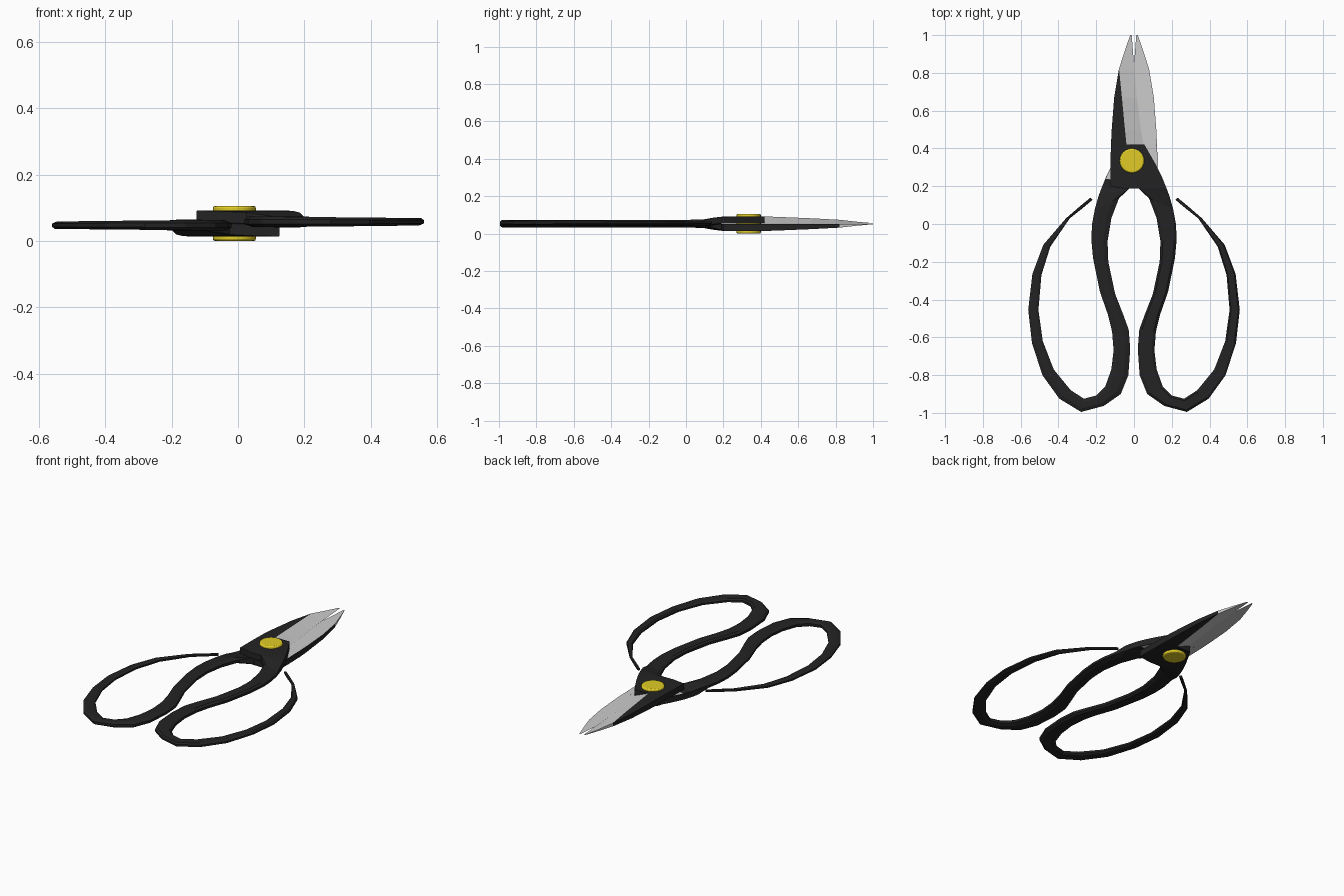
import bpy, bmesh

if "Cube" in bpy.data.objects:
    bpy.data.objects.remove(bpy.data.objects["Cube"])

C = 0.053  # height of the plane where the two halves meet


def material(name, rgb):
    m = bpy.data.materials.new(name)
    m.diffuse_color = (*rgb, 1)
    m.use_nodes = True
    m.node_tree.nodes["Principled BSDF"].inputs["Base Color"].default_value = m.diffuse_color
    return m


BLACK = material("black_iron", (0.017, 0.017, 0.018))
STEEL = material("ground_steel", (0.6, 0.6, 0.6))
GOLD = material("brass", (0.75, 0.6, 0.02))


def loft(name, rings, mat_of):
    """Skin closed rings of points; mat_of(station, side) picks the material slot."""
    bm = bmesh.new()
    vs = [[bm.verts.new(p) for p in r] for r in rings]
    n = len(rings[0])
    for i in range(len(vs) - 1):
        for j in range(n):
            k = (j + 1) % n
            f = bm.faces.new((vs[i][j], vs[i][k], vs[i + 1][k], vs[i + 1][j]))
            f.material_index = mat_of(i, j)
    bm.faces.new(vs[0])
    bm.faces.new(vs[-1])
    bmesh.ops.recalc_face_normals(bm, faces=bm.faces)
    me = bpy.data.meshes.new(name)
    bm.to_mesh(me)
    bm.free()
    ob = bpy.data.objects.new(name, me)
    bpy.context.collection.objects.link(ob)
    me.materials.append(BLACK)
    me.materials.append(STEEL)
    return ob


# Blade stations: y, outer x, ridge x, cutting x, top height above the plane
BLADE = [(0.42, -0.122, -0.04, 0.05, 0.039), (0.5, -0.118, -0.048, 0.037, 0.036),
         (0.67, -0.105, -0.064, 0.016, 0.029), (0.82, -0.080, -0.079, 0.002, 0.021),
         (0.92, -0.048, -0.047, -0.006, 0.010), (1.0, -0.020, -0.018, -0.012, 0.003)]

# Pivot plate stations: inner x, y, outer x, y, low, high (above the plane)
PLATE = [(-0.122, 0.42, 0.055, 0.42, 0.001, 0.039), (-0.125, 0.31, 0.118, 0.31, 0.001, 0.039),
         (-0.125, 0.20, 0.152, 0.24, 0.001, 0.039), (-0.05, 0.187, 0.172, 0.19, 0.001, 0.037),
         (0.025, 0.188, 0.187, 0.15, -0.003, 0.033)]

# Handle stations: inner x, y, outer x, y, half thickness
HANDLE = [(0.08, 0.135, 0.207, 0.08, 0.017), (0.12, 0.03, 0.222, 0.0, 0.016),
          (0.14, -0.09, 0.226, -0.08, 0.016), (0.136, -0.2, 0.217, -0.18, 0.016),
          (0.10, -0.37, 0.18, -0.36, 0.016), (0.055, -0.485, 0.138, -0.48, 0.016),
          (0.028, -0.56, 0.116, -0.57, 0.016), (0.02, -0.66, 0.108, -0.67, 0.016),
          (0.03, -0.80, 0.12, -0.77, 0.016), (0.07, -0.90, 0.152, -0.86, 0.016),
          (0.16, -0.963, 0.20, -0.908, 0.015), (0.28, -0.995, 0.265, -0.925, 0.014),
          (0.395, -0.925, 0.335, -0.88, 0.013), (0.485, -0.80, 0.425, -0.77, 0.012),
          (0.54, -0.63, 0.483, -0.62, 0.011), (0.56, -0.455, 0.506, -0.455, 0.011),
          (0.538, -0.265, 0.49, -0.27, 0.010), (0.48, -0.11, 0.443, -0.12, 0.009),
          (0.36, 0.03, 0.34, 0.03, 0.008), (0.285, 0.095, 0.268, 0.087, 0.007),
          (0.23, 0.14, 0.22, 0.128, 0.006)]


def strip_ring(x0, y0, x1, y1, lo, hi, flat_top, flat_low, edge):
    """Chamfered eight-sided section between an inner and an outer point."""
    mid, half = (lo + hi) / 2, (hi - lo) / 2
    prof = [(-1, -edge), (-flat_low, -1), (flat_low, -1), (1, -edge),
            (1, edge), (flat_top, 1), (-flat_top, 1), (-1, edge)]
    ring = []
    for u, v in prof:
        t = (u + 1) / 2
        ring.append((x0 + (x1 - x0) * t, y0 + (y1 - y0) * t, C + mid + v * half))
    return ring


def build_half(side, flip):
    # The second half is the first turned half a revolution about the long axis
    def place(p):
        return (-p[0], p[1], 2 * C - p[2]) if flip else p

    # Blade with dark spine, ground bevel and flat steel inner face
    rings = []
    for y, xo, xr, xc, h in BLADE:
        rings.append([place(p) for p in ((xo, y, C + 0.001), (xo, y, C + h),
                                         (xr, y, C + h), (xc, y, C + 0.002))])
    loft(side + "_blade", rings, lambda i, j: 1 if j >= 2 or i >= 3 else 0)

    # Pivot plate running on into the tapering looped handle
    rings = [strip_ring(*s, 0.98, 0.98, 0.95) for s in PLATE]
    for x0, y0, x1, y1, t in HANDLE:
        rings.append(strip_ring(x0, y0, x1, y1, 0.005 - t, 0.005 + t, 0.7, 0.45, 0.45))
    rings = [[place(p) for p in r] for r in rings]
    loft(side + "_handle", rings, lambda i, j: 1 if i < 2 and j == 1 else 0)


build_half("upper", False)
build_half("lower", True)

# Brass pivot rivet through both plates
bpy.ops.mesh.primitive_cylinder_add(vertices=24, radius=0.065, depth=2 * C,
                                    location=(-0.011, 0.335, C))
rivet = bpy.context.object
rivet.name = "pivot_rivet"
rivet.data.materials.append(GOLD)
bev = rivet.modifiers.new("rounded_rim", "BEVEL")
bev.width = 0.007
bev.segments = 2
bpy.ops.object.shade_smooth_by_angle()
